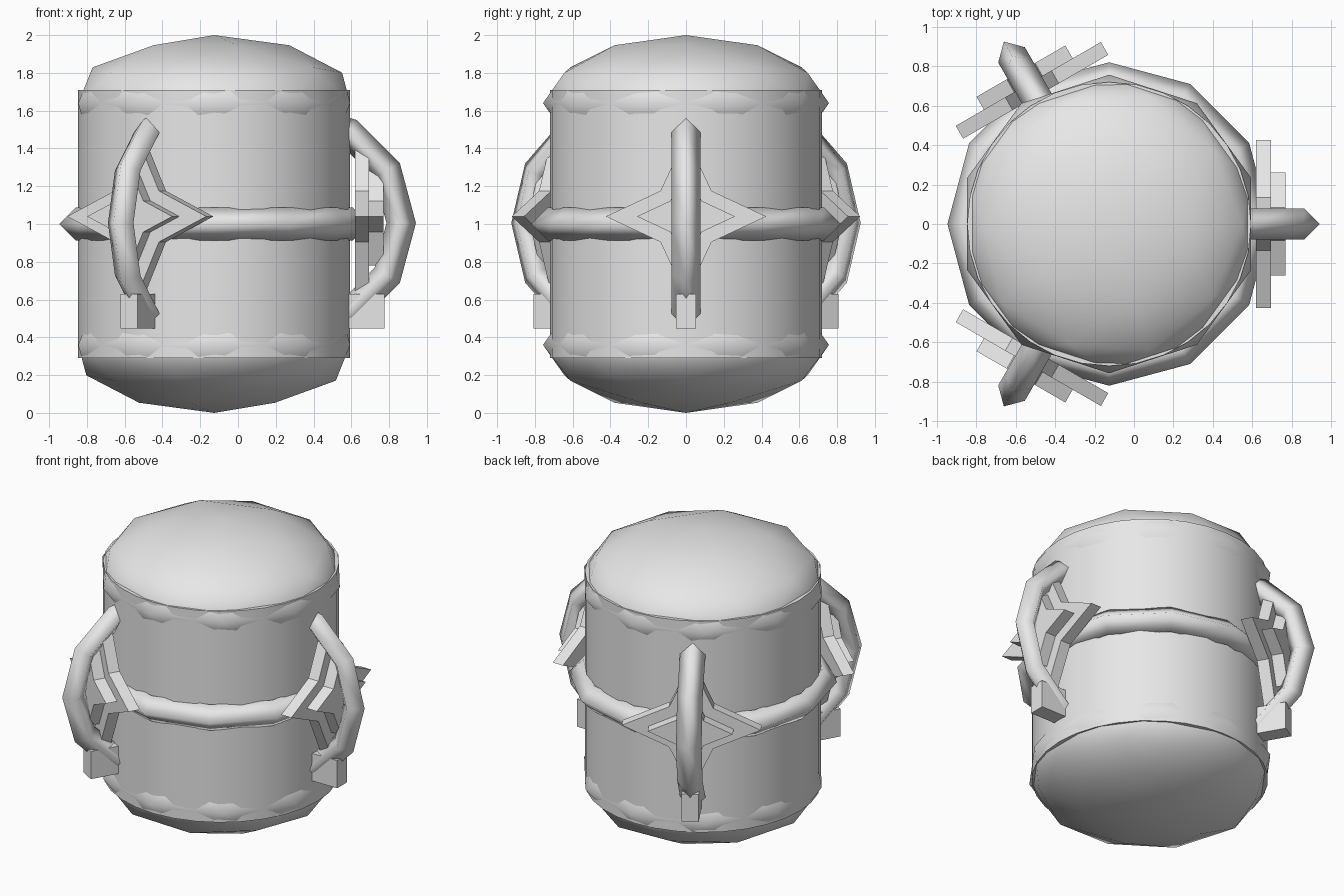
import bpy, bmesh, math
from mathutils import Matrix, Vector

cube = bpy.data.objects.get("Cube")
if cube:
    bpy.data.objects.remove(cube)

AXIS_X = -0.126          # vertical axis of the body
SPOKES = (0, 120, 240)   # directions of the three handles

grey = bpy.data.materials.new("plain_grey")
grey.use_nodes = True
colour = (0.8, 0.8, 0.8, 1)
grey.diffuse_color = colour
grey.node_tree.nodes["Principled BSDF"].inputs["Base Color"].default_value = colour


def finish(name, smooth_angle=None):
    """Name the active object, colour it and set its shading."""
    ob = bpy.context.object
    ob.name = name
    ob.data.materials.clear()
    ob.data.materials.append(grey)
    if smooth_angle == "all":
        bpy.ops.object.shade_smooth()
    elif smooth_angle:
        bpy.ops.object.shade_smooth_by_angle(angle=math.radians(smooth_angle))
    return ob


def place(ob, degrees):
    """Swing a part built on the +x side round the body axis."""
    spin = Matrix.Rotation(math.radians(degrees), 4, 'Z')
    ob.matrix_world = Matrix.Translation((AXIS_X, 0, 0)) @ spin @ ob.matrix_basis


def star(name, inner_x, outer_x, radius, z):
    """Four-pointed star plate facing outwards along x."""
    bm = bmesh.new()
    verts = []
    for i in range(8):
        r = radius * (0.45 if i % 2 else 1)
        a = i * math.pi / 4
        verts.append(bm.verts.new((inner_x, r * math.cos(a), z + r * math.sin(a))))
    face = bm.faces.new(verts)
    grown = bmesh.ops.extrude_face_region(bm, geom=[face])["geom"]
    moved = [v for v in grown if isinstance(v, bmesh.types.BMVert)]
    bmesh.ops.translate(bm, verts=moved, vec=Vector((outer_x - inner_x, 0, 0)))
    bmesh.ops.recalc_face_normals(bm, faces=bm.faces)
    mesh = bpy.data.meshes.new(name)
    bm.to_mesh(mesh)
    bm.free()
    ob = bpy.data.objects.new(name, mesh)
    bpy.context.collection.objects.link(ob)
    bpy.context.view_layer.objects.active = ob
    return finish(name)


# Body drum
bpy.ops.mesh.primitive_cylinder_add(vertices=32, radius=0.72, depth=1.42,
                                    location=(AXIS_X, 0, 1))
finish("body", 30)

# Squashed domes closing both ends
for name, z in (("top_dome", 1.64), ("bottom_dome", 0.36)):
    bpy.ops.mesh.primitive_ico_sphere_add(subdivisions=2, radius=1, location=(AXIS_X, 0, z))
    dome = finish(name, "all")
    dome.scale = (0.757, 0.757, 0.36)

# Belt round the middle
bpy.ops.mesh.primitive_torus_add(major_segments=12, minor_segments=4, major_radius=0.733,
                                 minor_radius=0.087, location=(AXIS_X, 0, 1))
finish("belt", "all")

# Three handles, each with a foot block and a stepped star
for n, angle in enumerate(SPOKES, 1):
    bpy.ops.mesh.primitive_torus_add(major_segments=12, minor_segments=4, major_radius=0.553,
                                     minor_radius=0.078, location=(0.437, 0, 1.005),
                                     rotation=(math.pi / 2, 0, 0))
    place(finish(f"handle_{n}", "all"), angle)

    bpy.ops.mesh.primitive_cube_add(size=1, location=(0.803, 0, 0.538))
    block = finish(f"handle_block_{n}")
    block.scale = (0.195, 0.105, 0.185)
    place(block, angle)

    place(star(f"large_star_{n}", 0.745, 0.82, 0.425, 1.04), angle)
    place(star(f"small_star_{n}", 0.82, 0.895, 0.26, 1.04), angle)
